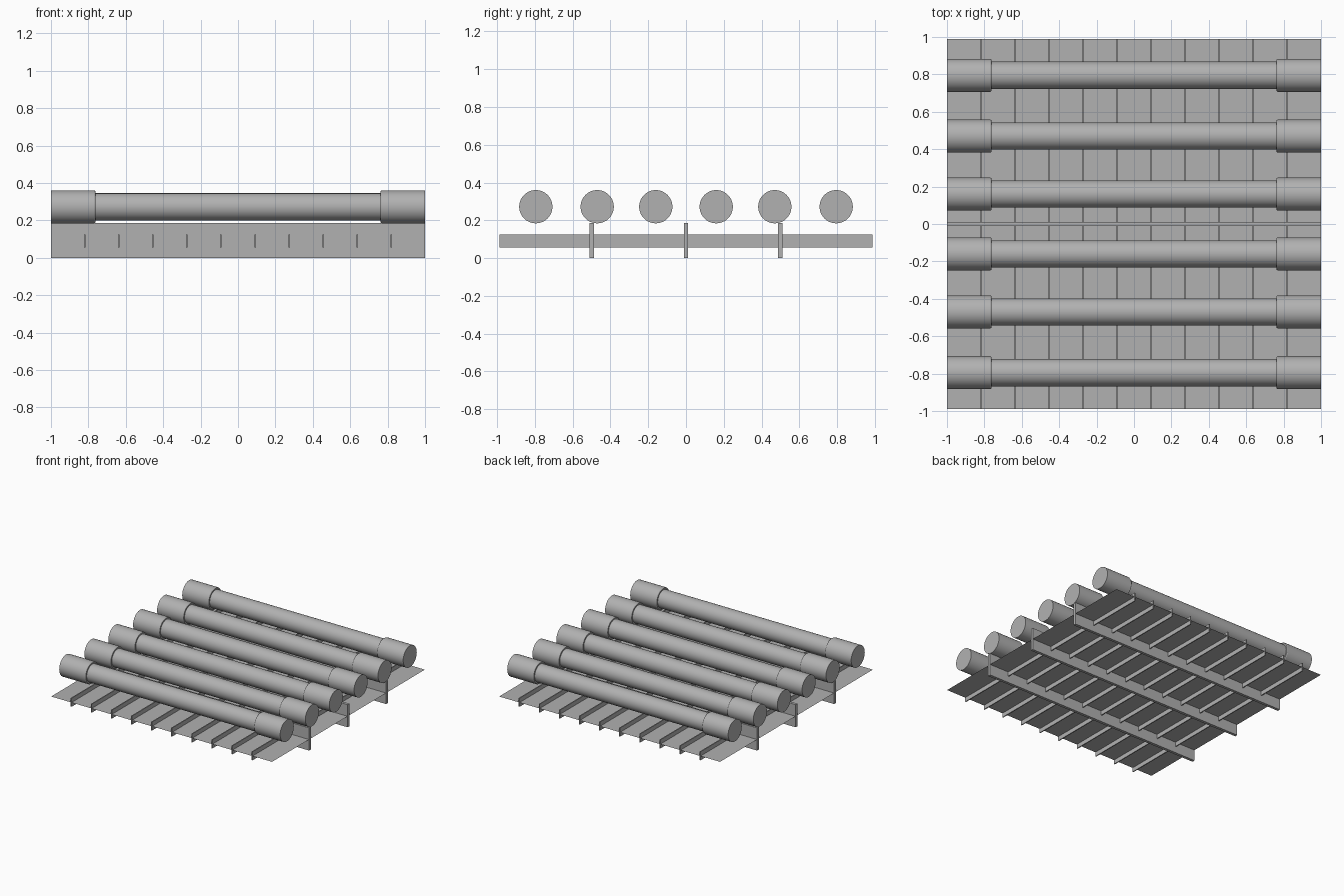
import bpy, bmesh, math

if "Cube" in bpy.data.objects:
    bpy.data.objects.remove(bpy.data.objects["Cube"])

SEG = 48
AXIS_Z = 0.272
SHEET_Z = 0.09

# Mid grey finish shared by all parts
grey = bpy.data.materials.new("dark_grey")
grey.diffuse_color = (0.44, 0.44, 0.44, 1)
grey.use_nodes = True
grey.node_tree.nodes["Principled BSDF"].inputs["Base Color"].default_value = grey.diffuse_color


def make_object(name, bm):
    bmesh.ops.recalc_face_normals(bm, faces=bm.faces)
    mesh = bpy.data.meshes.new(name)
    bm.to_mesh(mesh)
    bm.free()
    mesh.materials.append(grey)
    ob = bpy.data.objects.new(name, mesh)
    bpy.context.collection.objects.link(ob)
    return ob


def box(name, center, size):
    bm = bmesh.new()
    bmesh.ops.create_cube(bm, size=1)
    for v in bm.verts:
        v.co = [c + a * s for c, a, s in zip(center, v.co, size)]
    return make_object(name, bm)


def lathe_x(name, profile, y):
    """Spin (x, radius) points round the lamp axis, with closed flat ends."""
    bm = bmesh.new()
    rings = []
    for x, r in profile:
        rings.append([bm.verts.new((x, y + r * math.cos(a), AXIS_Z + r * math.sin(a)))
                      for a in (2 * math.pi * i / SEG for i in range(SEG))])
    for a, b in zip(rings, rings[1:]):
        for i in range(SEG):
            j = (i + 1) % SEG
            bm.faces.new((a[i], a[j], b[j], b[i]))
    bm.faces.new(rings[0])
    bm.faces.new(rings[-1])
    ob = make_object(name, bm)
    bpy.ops.object.select_all(action='DESELECT')
    ob.select_set(True)
    bpy.context.view_layer.objects.active = ob
    bpy.ops.object.shade_smooth_by_angle(angle=math.radians(30))
    return ob


# Lamp tubes with a wider cap at each end
for n, y in enumerate((-0.795, -0.47, -0.16, 0.16, 0.47, 0.795), 1):
    lathe_x(f"lamp_tube_{n}", [(-0.8, 0.073), (0.8, 0.073)], y)
    for side, s in (("left", -1), ("right", 1)):
        cap = [(s * 1.0, 0.088), (s * 0.768, 0.088), (s * 0.762, 0.084)]
        lathe_x(f"end_cap_{side}_{n}", cap, y)

# Thin backing sheet
bm = bmesh.new()
bmesh.ops.create_grid(bm, x_segments=1, y_segments=1, size=1)
for v in bm.verts:
    v.co = (v.co.x, v.co.y * 0.988, SHEET_Z)
make_object("backing_sheet", bm)

# Long rails
for n, y in enumerate((-0.498, 0, 0.498), 1):
    box(f"long_rail_{n}", (0, y, 0.0925), (2, 0.023, 0.185))

# Cross fins
for n in range(10):
    x = (n - 4.5) * 0.182
    box(f"cross_fin_{n + 1}", (x, 0, SHEET_Z), (0.008, 1.976, 0.07))
